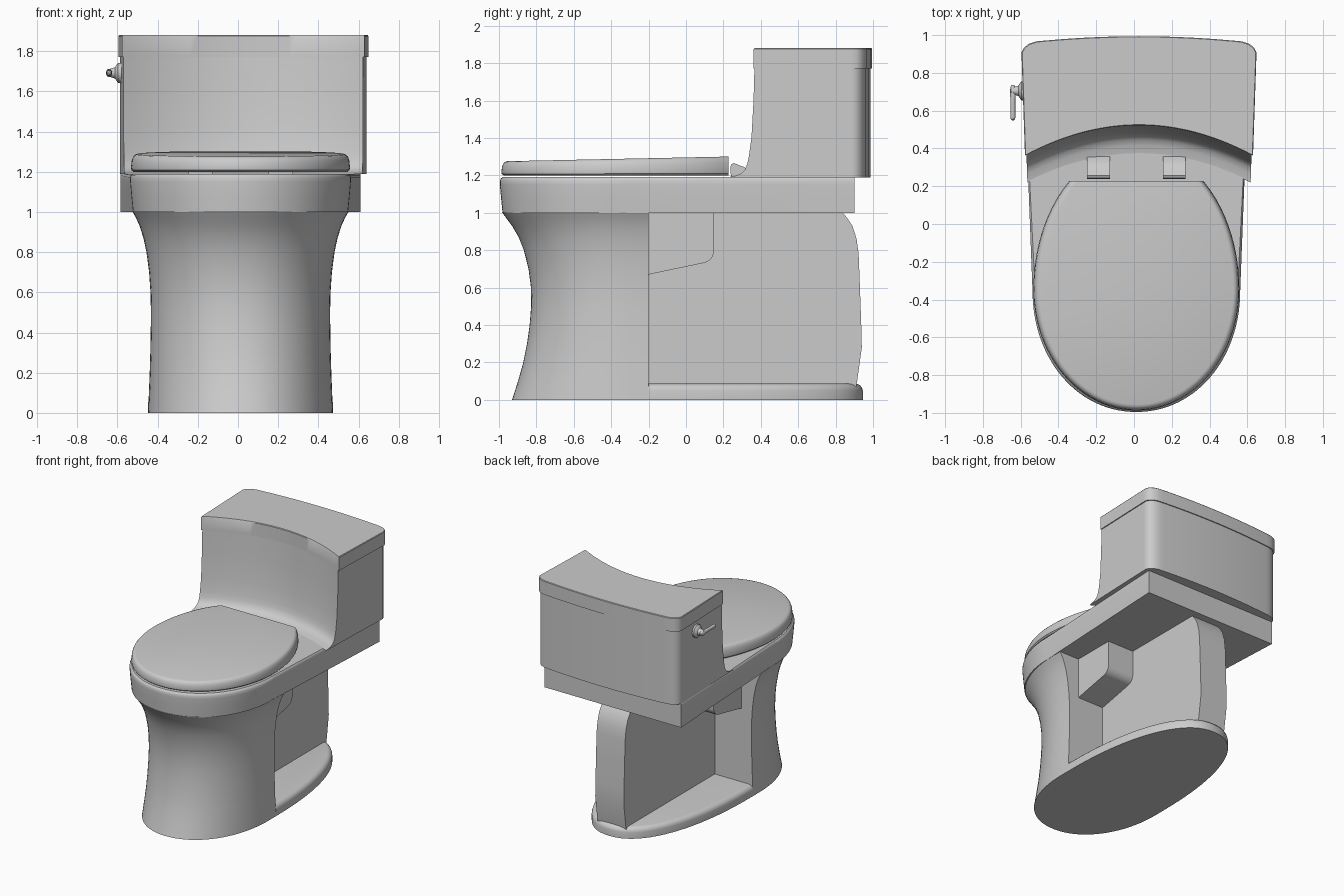
import bpy, bmesh
from math import sin, cos, pi, radians
from mathutils import Matrix

if "Cube" in bpy.data.objects:
    bpy.data.objects.remove(bpy.data.objects["Cube"])

CX = 0.0125      # centre line of bowl and base
TX = 0.0265      # centre line of tank


def finish(name, bm, angle=35):
    bmesh.ops.recalc_face_normals(bm, faces=bm.faces)
    me = bpy.data.meshes.new(name)
    bm.to_mesh(me)
    bm.free()
    ob = bpy.data.objects.new(name, me)
    bpy.context.collection.objects.link(ob)
    bpy.ops.object.select_all(action='DESELECT')
    ob.select_set(True)
    bpy.context.view_layer.objects.active = ob
    bpy.ops.object.shade_smooth_by_angle(angle=radians(angle))
    return ob


def loft(name, rings, angle=35):
    """Skin a stack of equal-length rings and cap both ends."""
    bm = bmesh.new()
    vs = [[bm.verts.new(p) for p in r] for r in rings]
    n = len(rings[0])
    for a, b in zip(vs, vs[1:]):
        for i in range(n):
            j = (i + 1) % n
            bm.faces.new((a[i], a[j], b[j], b[i]))
    bm.faces.new(vs[0][::-1])
    bm.faces.new(vs[-1])
    return finish(name, bm, angle)


def prism(name, profile, x0, x1):
    """Extrude a (y, z) profile along x."""
    return loft(name, [[(x, y, z) for y, z in profile] for x in (x0, x1)])


def half_oval(a, b, yc, e=2.0, n=40):
    """Half superellipse from +a to -a; negative b points to the front."""
    pts = []
    for i in range(n + 1):
        t = pi * i / n
        c, s = cos(t), max(sin(t), 0)
        pts.append((a * abs(c) ** (2 / e) * (1 if c >= 0 else -1), yc + b * s ** (2 / e)))
    return pts


def at(pts, z, cx=CX):
    return [(cx + x, y, z) for x, y in pts]


# Pedestal: waisted front, cut flat at the back (z, front y, half width)
ped = [(0, -.93, .46), (.1, -.898, .456), (.2, -.87, .452), (.3, -.85, .449), (.4, -.836, .447),
       (.5, -.828, .446), (.6, -.829, .448), (.7, -.842, .455), (.8, -.867, .468),
       (.87, -.895, .483), (.93, -.93, .502), (.97, -.96, .52), (1.005, -.985, .54)]
rings = []
for z, yf, w in ped:
    o = half_oval(w, yf + .28, -.28, 2.1)
    rings.append(at([(w, -.2)] + o + [(-w, -.2)], z))
loft("pedestal", rings)

# Foot plate with rounded upper edge
loft("foot_plate", [at(half_oval(.46 - d, 1.145 - d, -.2, 2.25), z) for z, d in
                    ((0, 0), (.05, 0), (.065, .004), (.077, .014), (.083, .025), (.086, .04))])

# Central web and the side block under the bowl
prism("rear_web", [(-.25, .04), (.905, .04), (.915, .1), (.94, .28), (.937, .4), (.93, .6),
                   (.923, .78), (.912, .86), (.89, .93), (.86, .975), (.83, 1.01), (-.25, 1.01)],
      CX - .125, CX + .125)
corner = [(.08 + .07 * sin(t), .80 - .07 * cos(t)) for t in [radians(12 + 78 * i / 8) for i in range(9)]]
prism("bowl_underside", [(-.25, .66), (-.2, .67)] + corner + [(.15, 1.01), (-.25, 1.01)],
      CX - .36, CX + .36)

# Rim deck: tapered sides, oval front, square back
rings = []
for z, d in ((1.0, .014), (1.08, .006), (1.15, 0), (1.172, 0), (1.183, .005), (1.19, .014)):
    o = half_oval(.55 - d, -(.645 - d), -.35, 2.05, 56)
    rings.append(at([(.598, .9)] + o + [(-.598, .9)], z))
loft("rim_deck", rings)


# Seat lid: truncated oval whose top rises toward the hinges
def lid_ring(f, d):
    a = .545 - d
    front = half_oval(a, -(.642 - d), -.345, 2.0, 48)
    yb, side, b = .227, [], .755 - d
    for i in range(12):
        y = -.345 + (yb + .345) * (12 - i) / 12
        side.append((a * (1 - ((y + .345) / b) ** 2) ** .5, y))
    pts = side + front + [(-x, y) for x, y in reversed(side)]
    return [(CX + x, y, 1.2 + f * (.075 + .021 * (y + .99))) for x, y in pts]


loft("seat_lid", [lid_ring(f, d) for f, d in
                  ((0, .012), (.1, .002), (.25, 0), (.65, .004), (.85, .011), (.95, .019), (1, .032))])

# Seat hinges
for side, name in ((-1, "hinge_left"), (1, "hinge_right")):
    x = CX + side * .2
    prism(name, [(.24, 1.185), (.238, 1.245), (.243, 1.26), (.256, 1.266), (.275, 1.258),
                 (.31, 1.245), (.325, 1.235), (.36, 1.185)], x - .06, x + .06)


# Tank: curved front that flares onto the deck, gently bowed back
def tank_ring(z, yf, d=0, dip=.16):
    def half(y):
        return .6 + .018 * (y - .37) / .53 + d
    w = half(yf)
    front = [(-w + 2 * w * i / 32, yf + dip * (1 - (i / 16 - 1) ** 2)) for i in range(33)]
    right = [(half(.88), .88), (half(.9), .905 + d)]
    right += [(.605 + d, .93 + d), (.58 + d, .95 + d), (.54 + d, .963 + d)]
    back = [(x / 10, .99 + d - .027 * (x / 5.4) ** 2) for x in range(5, -6, -1)]
    pts = front + right + back + [(-x, y) for x, y in reversed(right)]
    return at(pts, z, TX)


flare = [(1.189, .22), (1.198, .265), (1.21, .295), (1.23, .315), (1.26, .327), (1.3, .336),
         (1.4, .35), (1.6, .361), (1.775, .366)]
loft("tank", [tank_ring(z, y, -.004, .15 + .01 * (z - 1.19) / .58) for z, y in flare])
loft("tank_lid", [tank_ring(z, y, d) for z, y, d in
                  ((1.772, .362, .004), (1.876, .362, .004), (1.881, .366, 0))])

# Flush handle: turned knob plus lever
rings = []
for x, r in ((-.57, .05), (-.596, .05), (-.603, .042), (-.612, .028), (-.63, .022), (-.65, .018), (-.655, .01)):
    rings.append([(x, .705 + r * cos(2 * pi * i / 24), 1.692 + r * sin(2 * pi * i / 24)) for i in range(24)])
loft("flush_knob", rings)
rings = []
for y, r in ((.735, .008), (.725, .014), (.7, .018), (.65, .014), (.57, .015), (.555, .013), (.549, .006)):
    rings.append([(-.641 + .9 * r * cos(2 * pi * i / 16), y, 1.692 + r * sin(2 * pi * i / 16)) for i in range(16)])
loft("flush_lever", rings)
